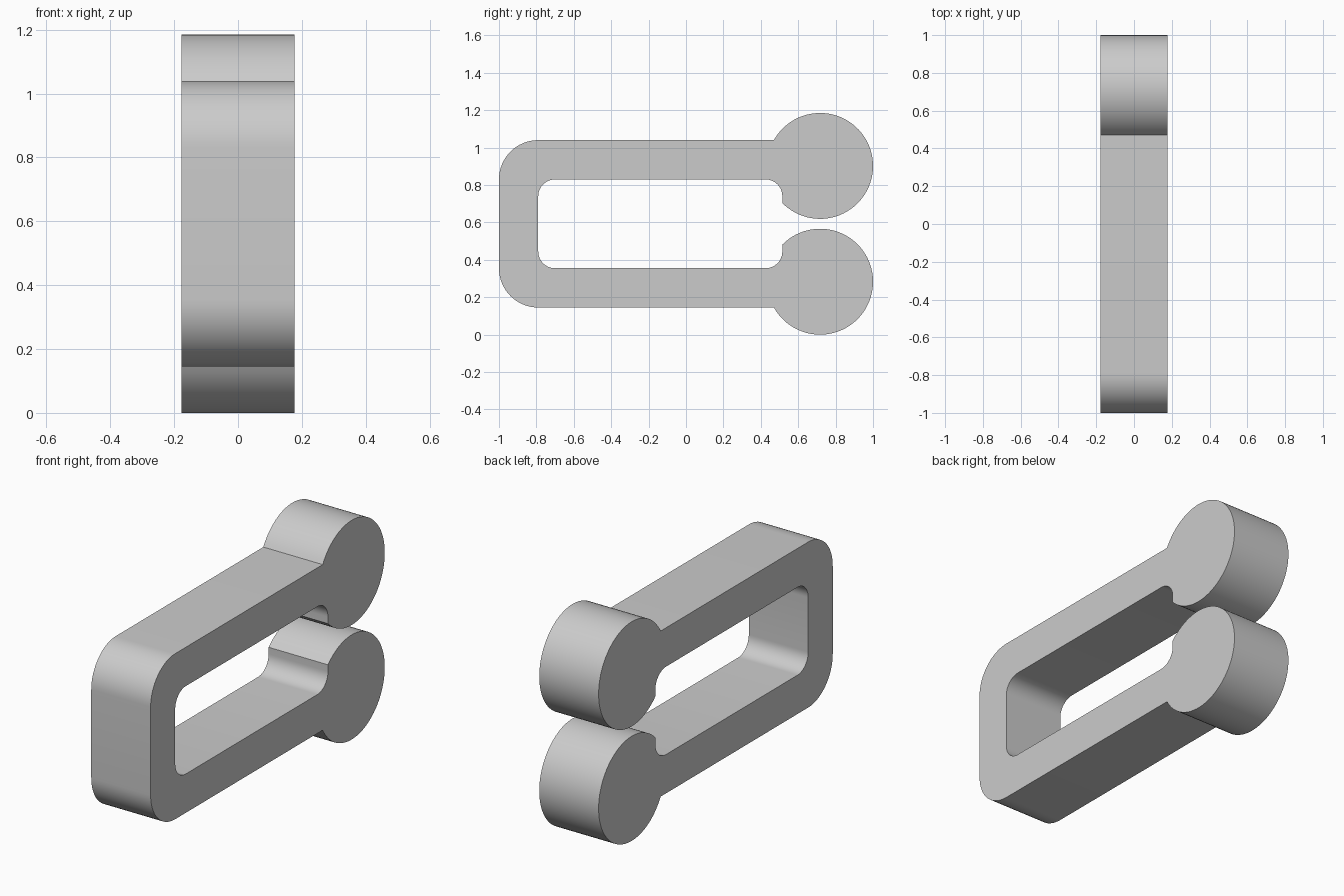
import bpy
import bmesh
from math import cos, sin, radians, atan2, degrees, sqrt

cube = bpy.data.objects.get("Cube")
if cube:
    bpy.data.objects.remove(cube, do_unlink=True)

MID = 0.5925                       # height of the mirror plane
WIDTH = 0.355
BALL_Y, BALL_Z, BALL_R = 0.717, 0.902, 0.283
TOP, INNER_TOP = 1.04, 0.83        # upper and lower side of the arm
FRONT, INNER_FRONT, INNER_BACK = -1.0, -0.79, 0.515
OUTER_R, INNER_R = 0.21, 0.09


def arc(y, z, r, start, end, steps):
    angles = [radians(start + (end - start) * i / steps) for i in range(steps + 1)]
    return [(y + r * cos(a), z + r * sin(a)) for a in angles]


# Angles where the round end meets the arm and the slot wall
arm_dz = TOP - BALL_Z
arm_angle = degrees(atan2(arm_dz, -sqrt(BALL_R**2 - arm_dz**2)))
wall_dy = INNER_BACK - BALL_Y
wall_angle = degrees(atan2(-sqrt(BALL_R**2 - wall_dy**2), wall_dy))

# Upper half of the clip outline, then its mirror image
upper = arc(FRONT + OUTER_R, TOP - OUTER_R, OUTER_R, 180, 90, 16)
upper += arc(BALL_Y, BALL_Z, BALL_R, arm_angle, wall_angle, 64)
upper += arc(INNER_BACK - INNER_R, INNER_TOP - INNER_R, INNER_R, 0, 90, 12)
upper += arc(INNER_FRONT + INNER_R, INNER_TOP - INNER_R, INNER_R, 90, 180, 12)
outline = upper + [(y, 2 * MID - z) for y, z in reversed(upper)]

# Extrude the outline across the width
bm = bmesh.new()
face = bm.faces.new([bm.verts.new((-WIDTH / 2, y, z)) for y, z in outline])
result = bmesh.ops.extrude_face_region(bm, geom=[face], use_keep_orig=True)
moved = [v for v in result["geom"] if isinstance(v, bmesh.types.BMVert)]
bmesh.ops.translate(bm, verts=moved, vec=(WIDTH, 0, 0))
bmesh.ops.recalc_face_normals(bm, faces=bm.faces)
mesh = bpy.data.meshes.new("clip_body")
bm.to_mesh(mesh)
bm.free()

clip = bpy.data.objects.new("clip_body", mesh)
bpy.context.collection.objects.link(clip)

# Plain grey
grey = bpy.data.materials.new("light_grey")
grey.use_nodes = True
color = (0.6, 0.6, 0.6, 1)
grey.diffuse_color = color
grey.node_tree.nodes["Principled BSDF"].inputs["Base Color"].default_value = color
mesh.materials.append(grey)

bpy.ops.object.select_all(action='DESELECT')
clip.select_set(True)
bpy.context.view_layer.objects.active = clip
bpy.ops.object.shade_smooth_by_angle(angle=radians(30))
